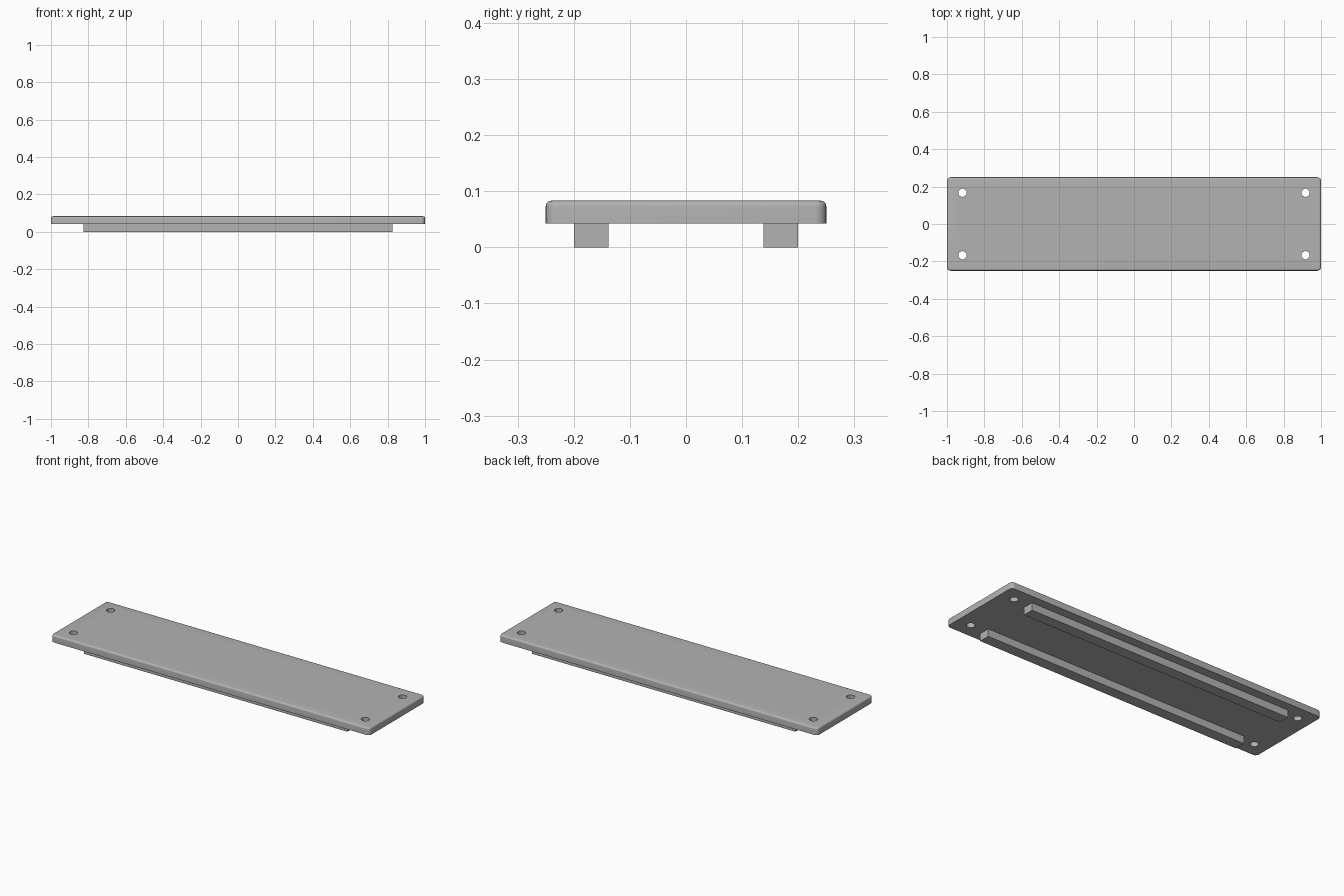
import bpy, bmesh

if "Cube" in bpy.data.objects:
    bpy.data.objects.remove(bpy.data.objects["Cube"])

grey = bpy.data.materials.new("light grey")
grey.diffuse_color = (0.45, 0.45, 0.45, 1)
grey.use_nodes = True
grey.node_tree.nodes["Principled BSDF"].inputs["Base Color"].default_value = grey.diffuse_color

TOP, MID = 0.083, 0.042  # plate top, plate underside


def box(name, x, y0, y1, z0, z1):
    """Box spanning -x..x, y0..y1, z0..z1."""
    bm = bmesh.new()
    bmesh.ops.create_cube(bm, size=1)
    for v in bm.verts:
        v.co = (v.co.x * 2 * x, y1 if v.co.y > 0 else y0, z1 if v.co.z > 0 else z0)
    me = bpy.data.meshes.new(name)
    bm.to_mesh(me)
    bm.free()
    ob = bpy.data.objects.new(name, me)
    bpy.context.collection.objects.link(ob)
    me.materials.append(grey)
    return ob


# Plate with rounded corners and a rounded top rim
plate = box("plate", 1.0, -0.25, 0.25, MID, TOP)
bm = bmesh.new()
bm.from_mesh(plate.data)
upright = [e for e in bm.edges if abs(e.verts[0].co.z - e.verts[1].co.z) > 0.01]
bmesh.ops.bevel(bm, geom=upright, offset=0.02, segments=6, profile=0.5, affect='EDGES')
rim = [e for e in bm.edges if all(v.co.z > TOP - 0.001 for v in e.verts)]
bmesh.ops.bevel(bm, geom=rim, offset=0.01, segments=5, profile=0.5, affect='EDGES')
bm.to_mesh(plate.data)
bm.free()

# Screw holes through the four corners
bm = bmesh.new()
for sx in (-1, 1):
    for sy in (-1, 1):
        hole = bmesh.ops.create_cone(bm, cap_ends=True, segments=32, radius1=0.022,
                                     radius2=0.022, depth=0.2)
        bmesh.ops.translate(bm, verts=hole["verts"], vec=(sx * 0.917, sy * 0.167, 0.06))
cut_mesh = bpy.data.meshes.new("hole_cutter")
bm.to_mesh(cut_mesh)
bm.free()
cut_mesh.materials.append(grey)
cutter = bpy.data.objects.new("hole_cutter", cut_mesh)
bpy.context.collection.objects.link(cutter)
mod = plate.modifiers.new("holes", 'BOOLEAN')
mod.operation = 'DIFFERENCE'
mod.solver = 'EXACT'
mod.object = cutter
bpy.context.view_layer.objects.active = plate
plate.select_set(True)
bpy.ops.object.modifier_apply(modifier=mod.name)
bpy.data.objects.remove(cutter)
bpy.ops.object.shade_smooth_by_angle(angle=0.6)

# Two rails under the plate
box("front_rail", 0.827, -0.2, -0.138, 0, MID)
box("back_rail", 0.827, 0.138, 0.2, 0, MID)
